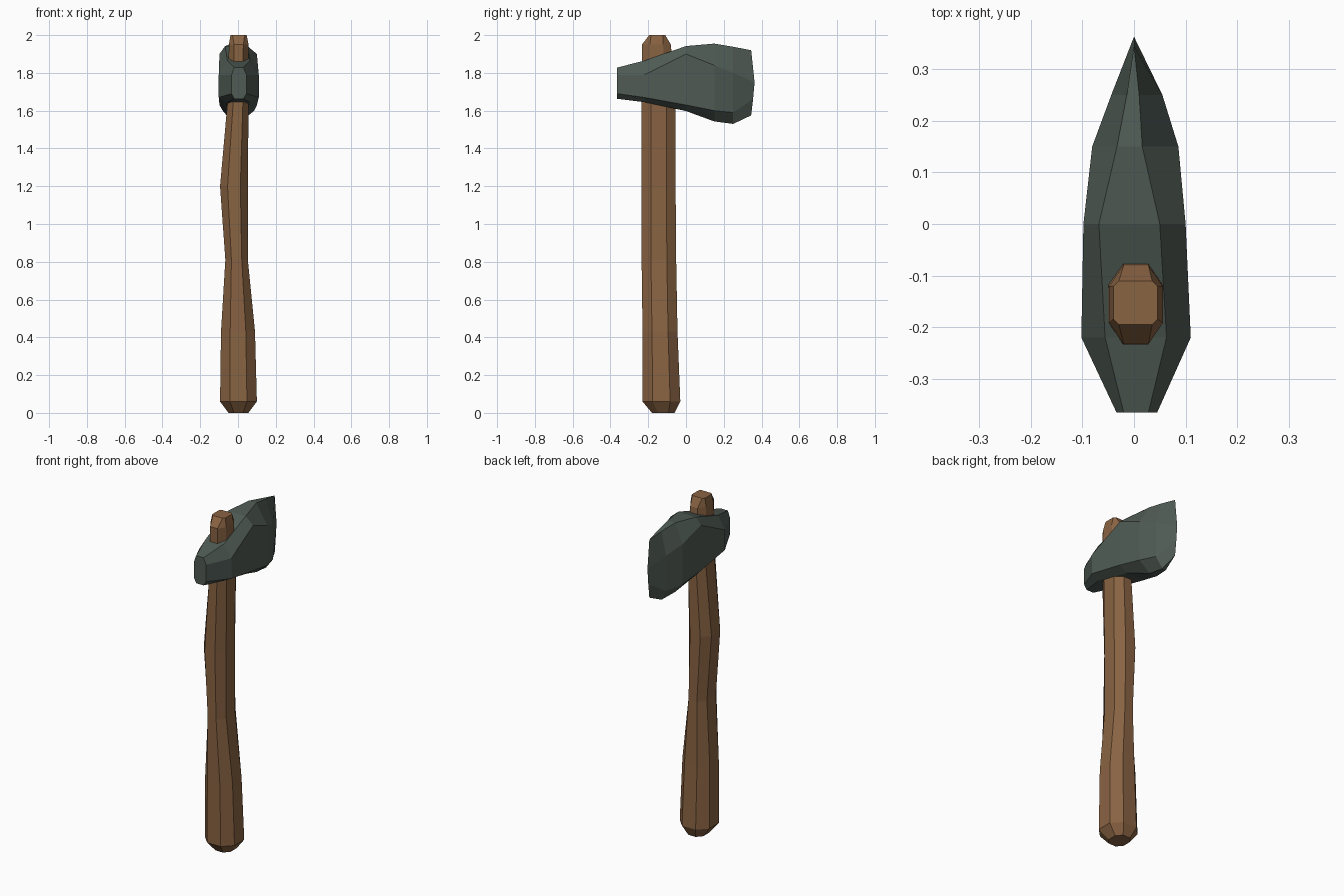
import bpy, bmesh

if "Cube" in bpy.data.objects:
    bpy.data.objects.remove(bpy.data.objects["Cube"])


def material(name, color):
    mat = bpy.data.materials.new(name)
    mat.diffuse_color = (*color, 1)
    mat.use_nodes = True
    mat.node_tree.nodes["Principled BSDF"].inputs["Base Color"].default_value = mat.diffuse_color
    return mat


def loft(name, rings, mat):
    """Skin a list of equal-length closed rings, with end caps."""
    bm = bmesh.new()
    loops = [[bm.verts.new(p) for p in ring] for ring in rings]
    n = len(loops[0])
    for a, b in zip(loops, loops[1:]):
        for i in range(n):
            j = (i + 1) % n
            bm.faces.new((a[i], a[j], b[j], b[i]))
    bm.faces.new(loops[0][::-1])
    bm.faces.new(loops[-1])
    bmesh.ops.remove_doubles(bm, verts=bm.verts, dist=0.0005)
    bmesh.ops.dissolve_degenerate(bm, edges=bm.edges, dist=0.0005)
    bmesh.ops.recalc_face_normals(bm, faces=bm.faces)
    mesh = bpy.data.meshes.new(name)
    bm.to_mesh(mesh)
    bm.free()
    mesh.materials.append(mat)
    obj = bpy.data.objects.new(name, mesh)
    bpy.context.collection.objects.link(obj)
    return obj


def handle_ring(z, x0, x1, y0, y1, flat=0.46):
    """Octagon filling a rectangle; flat is the share of each side kept."""
    cx, cy = (x0 + x1) / 2, (y0 + y1) / 2
    fx, fy = (x1 - x0) / 2 * flat, (y1 - y0) / 2 * flat
    return [(cx - fx, y0, z), (cx + fx, y0, z), (x1, cy - fy, z), (x1, cy + fy, z),
            (cx + fx, y1, z), (cx - fx, y1, z), (x0, cy + fy, z), (x0, cy - fy, z)]


def head_ring(y, x0, x1, f0, f1, z0, zl, zu, z1):
    """Octagon across the head: f0..f1 is the flat on top and bottom."""
    return [(f0, y, z0), (f1, y, z0), (x1, y, zl), (x1, y, zu),
            (f1, y, z1), (f0, y, z1), (x0, y, zu), (x0, y, zl)]


wood = material("wood", (0.25, 0.125, 0.055))
stone = material("stone", (0.08, 0.105, 0.09))

# Hand-carved handle: z, x range, y range
loft("handle", [handle_ring(*r) for r in (
    (0.00, -0.05, 0.055, -0.18, -0.06),
    (0.06, -0.095, 0.10, -0.23, -0.03),
    (0.43, -0.09, 0.09, -0.23, -0.045),
    (0.81, -0.067, 0.052, -0.235, -0.052),
    (1.20, -0.095, 0.052, -0.235, -0.055),
    (1.65, -0.055, 0.056, -0.235, -0.055),
    (1.95, -0.048, 0.056, -0.233, -0.08),
    (2.00, -0.04, 0.046, -0.195, -0.11, 0.75),
)], wood)

# Axe head: sections from the blunt poll to the blade, then the sharp edge
sections = [head_ring(*r) for r in (
    (-0.365, -0.034, 0.045, -0.02, 0.028, 1.663, 1.69, 1.79, 1.828),
    (-0.22, -0.102, 0.11, -0.056, 0.063, 1.645, 1.67, 1.79, 1.865),
    (0.00, -0.098, 0.10, -0.068, 0.05, 1.598, 1.63, 1.90, 1.942),
    (0.15, -0.081, 0.086, -0.033, 0.016, 1.543, 1.60, 1.84, 1.955),
    (0.25, -0.044, 0.055, -0.014, 0.010, 1.53, 1.59, 1.80, 1.938),
)]
edge = [(0.345, 1.575), (0.355, 1.66), (0.363, 1.75), (0.345, 1.92)]
edge_ring = [(0, *edge[i]) for i in (0, 0, 1, 2, 3, 3, 2, 1)]
sections.append(edge_ring)


def build_head():
    """Loft the body and close the blade as a wedge meeting at x = 0."""
    bm = bmesh.new()
    loops = [[bm.verts.new(p) for p in ring] for ring in sections]
    for a, b in zip(loops, loops[1:]):
        for i in range(8):
            j = (i + 1) % 8
            bm.faces.new((a[i], a[j], b[j], b[i]))
    bm.faces.new(loops[0][::-1])
    bmesh.ops.remove_doubles(bm, verts=bm.verts, dist=0.0005)
    bmesh.ops.recalc_face_normals(bm, faces=bm.faces)
    mesh = bpy.data.meshes.new("axe_head")
    bm.to_mesh(mesh)
    bm.free()
    mesh.materials.append(stone)
    obj = bpy.data.objects.new("axe_head", mesh)
    bpy.context.collection.objects.link(obj)


build_head()
